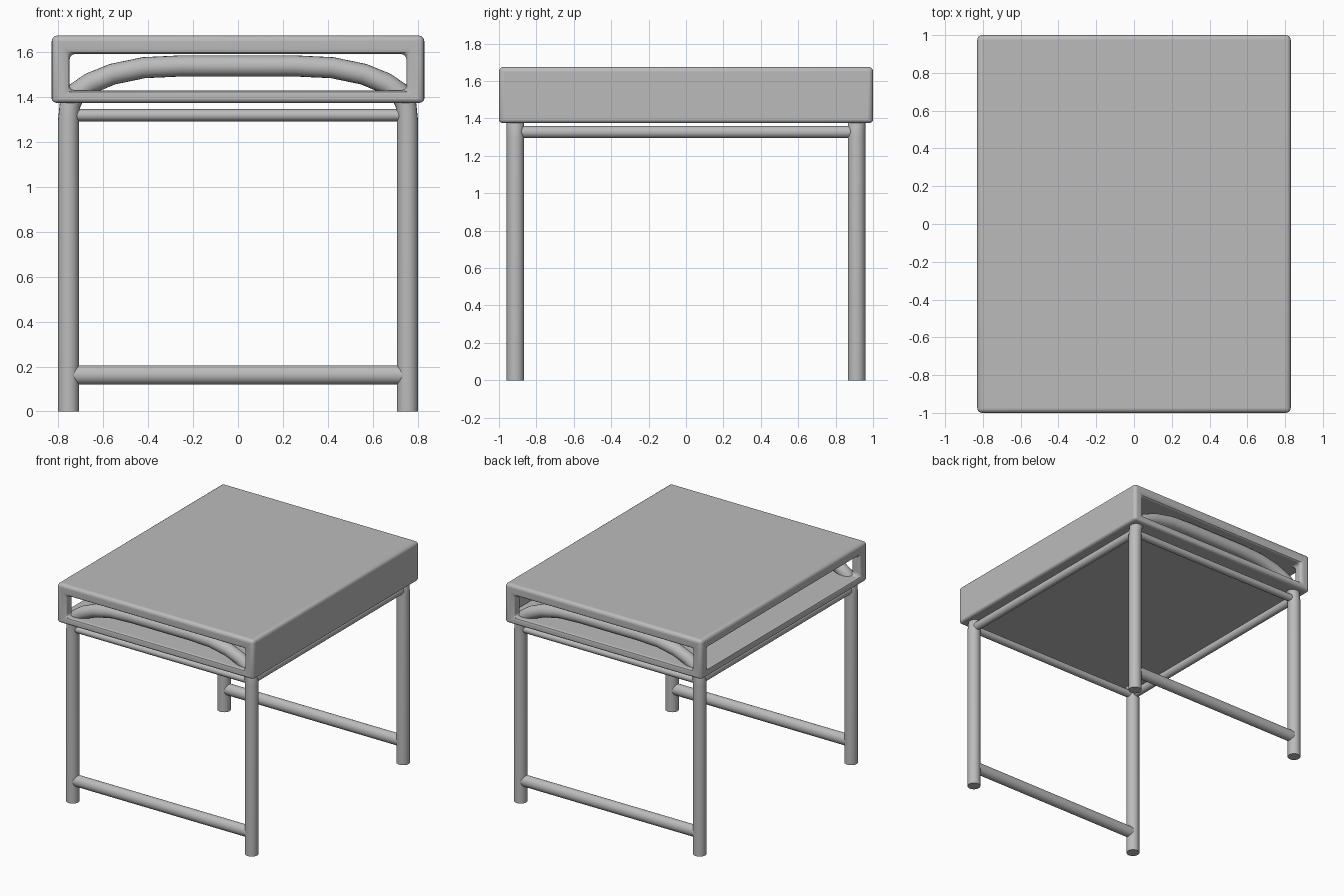
import bpy, bmesh, math
from mathutils import Vector

if "Cube" in bpy.data.objects:
    bpy.data.objects.remove(bpy.data.objects["Cube"])

grey = bpy.data.materials.new("plain_grey")
grey.diffuse_color = (0.5, 0.5, 0.5, 1)
grey.use_nodes = True
grey.node_tree.nodes["Principled BSDF"].inputs["Base Color"].default_value = grey.diffuse_color


def finish(bm, name, smooth=True):
    me = bpy.data.meshes.new(name)
    bm.to_mesh(me)
    bm.free()
    me.materials.append(grey)
    ob = bpy.data.objects.new(name, me)
    bpy.context.collection.objects.link(ob)
    if smooth:
        for p in me.polygons:
            p.use_smooth = True
    return ob


def box(name, lo, hi):
    bm = bmesh.new()
    bmesh.ops.create_cube(bm, size=1)
    for v in bm.verts:
        v.co = Vector([(a + b) / 2 + c * (b - a) for a, b, c in zip(lo, hi, v.co)])
    return finish(bm, name, False)


def shade(ob):
    bpy.ops.object.select_all(action='DESELECT')
    ob.select_set(True)
    bpy.context.view_layer.objects.active = ob
    bpy.ops.object.shade_smooth_by_angle(angle=math.radians(40))


def tube(name, points, side, ry, rn, n=20):
    """Sweep an ellipse along a planar path; side is the plane's normal."""
    bm = bmesh.new()
    pts = [Vector(p) for p in points]
    side = Vector(side)
    rings = []
    for i, p in enumerate(pts):
        t = (pts[min(i + 1, len(pts) - 1)] - pts[max(i - 1, 0)]).normalized()
        nrm = t.cross(side).normalized()
        rings.append([bm.verts.new(p + side * ry * math.cos(a) + nrm * rn * math.sin(a))
                      for a in (2 * math.pi * k / n for k in range(n))])
    for a, b in zip(rings, rings[1:]):
        for k in range(n):
            bm.faces.new((a[k], a[(k + 1) % n], b[(k + 1) % n], b[k]))
    bm.faces.new(rings[0])
    bm.faces.new(rings[-1])
    bmesh.ops.recalc_face_normals(bm, faces=bm.faces)
    ob = finish(bm, name)
    shade(ob)
    return ob


# Open tabletop case: block with two crossing slots, leaving four corner posts
case = box("tabletop_case", (-0.83, -1, 1.375), (0.83, 1, 1.675))
slots = [box("slot_cutter_y", (-0.75, -1.2, 1.43), (0.75, 1.2, 1.593)),
         box("slot_cutter_x", (-1.2, -0.92, 1.43), (1.2, 0.92, 1.593))]
for s in slots:
    s.hide_render = True
    s.hide_viewport = True
    m = case.modifiers.new("slot", 'BOOLEAN')
    m.object = s
    m.operation = 'DIFFERENCE'
    m.solver = 'EXACT'
bv = case.modifiers.new("round", 'BEVEL')
bv.width = 0.024
bv.segments = 4
bv.limit_method = 'ANGLE'
bv.angle_limit = math.radians(40)
shade(case)

# Closed right side: a single skin facing outward
bm = bmesh.new()
bm.faces.new([bm.verts.new((0.8301, y, z)) for y, z in
              ((-0.976, 1.399), (0.976, 1.399), (0.976, 1.651), (-0.976, 1.651))])
finish(bm, "right_panel", False)

# Bent tube frames: legs that curve into an arch inside the case
LX, LY, R = 0.755, 0.912, 0.047
half = [(LX, 0.0), (LX, 1.30), (0.748, 1.37), (0.722, 1.42), (0.66, 1.462),
        (0.56, 1.503), (0.42, 1.532), (0.25, 1.54)]
profile = half + [(-x, z) for x, z in reversed(half)]
for name, s in (("front", -1), ("back", 1)):
    y = s * LY
    tube(name + "_leg_frame", [(x, y, z) for x, z in profile], (0, 1, 0), R, R)
    tube(name + "_foot_rail", [(-LX, y, 0.163), (LX, y, 0.163)], (0, 1, 0), 0.04, 0.043)
    tube(name + "_top_rail", [(-LX, y, 1.32), (LX, y, 1.32)], (0, 1, 0), 0.03, 0.027)

# Side rails under the case
for name, s in (("left", -1), ("right", 1)):
    tube(name + "_top_rail", [(s * LX, -LY, 1.327), (s * LX, LY, 1.327)], (1, 0, 0), 0.03, 0.032)
